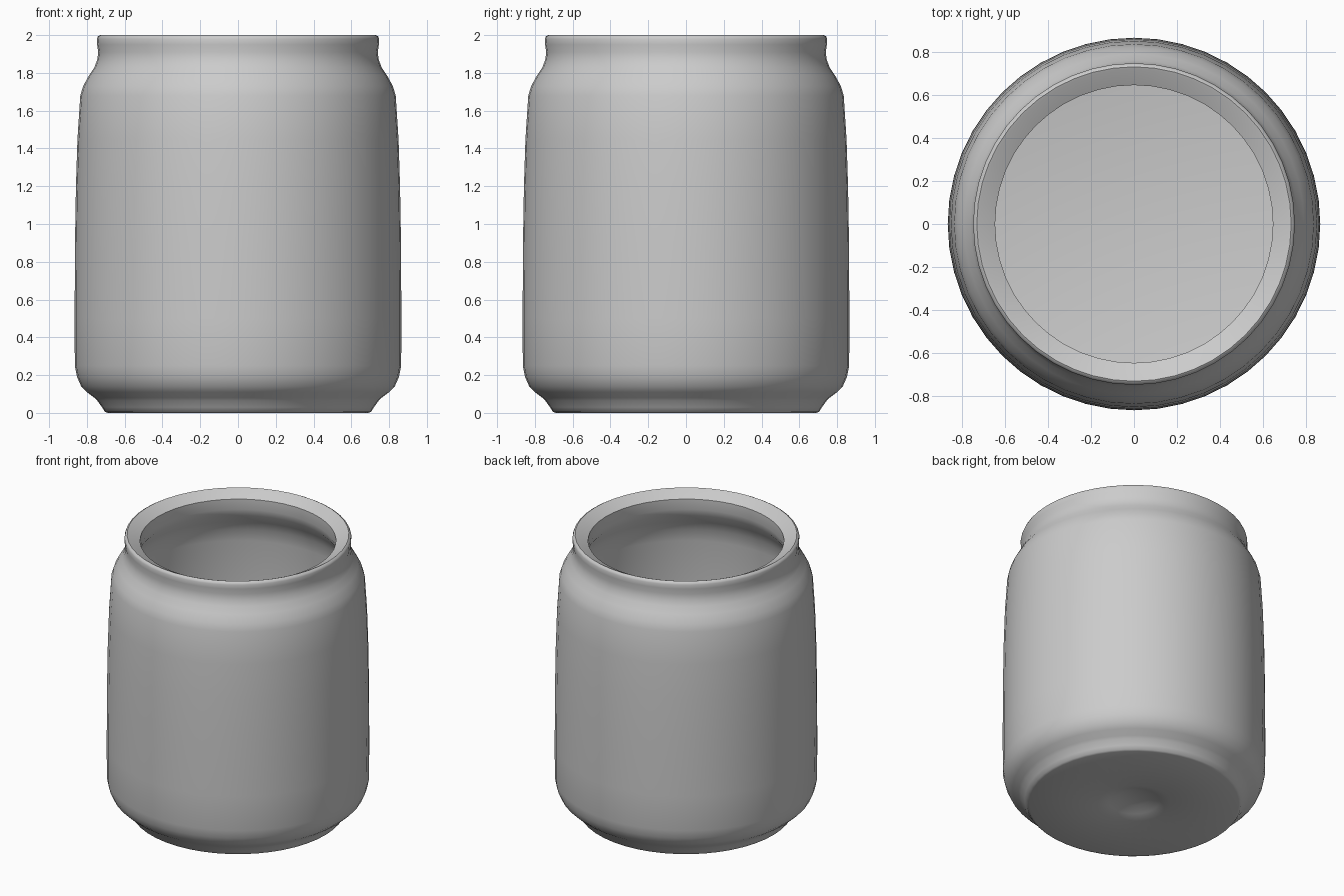
import bpy, bmesh, math
from mathutils import Matrix

cube = bpy.data.objects.get("Cube")
if cube:
    bpy.data.objects.remove(cube, do_unlink=True)

SEGMENTS = 48

# One plain grey glaze
glaze = bpy.data.materials.new("grey glaze")
glaze.use_nodes = True
GREY = (0.6, 0.6, 0.6, 1.0)
glaze.diffuse_color = GREY
glaze.node_tree.nodes["Principled BSDF"].inputs["Base Color"].default_value = GREY


def lathe(name, profile):
    """Spin an (r, z) profile around the z axis into a closed smooth body."""
    bm = bmesh.new()
    verts = [bm.verts.new((r, 0, z)) for r, z in profile]
    edges = [bm.edges.new(pair) for pair in zip(verts, verts[1:])]
    bmesh.ops.spin(bm, geom=verts + edges, cent=(0, 0, 0), axis=(0, 0, 1),
                   angle=math.tau, steps=SEGMENTS, use_merge=True)
    bmesh.ops.remove_doubles(bm, verts=bm.verts, dist=0.0001)
    bmesh.ops.recalc_face_normals(bm, faces=bm.faces)
    mesh = bpy.data.meshes.new(name)
    bm.to_mesh(mesh)
    bm.free()
    mesh.materials.append(glaze)
    obj = bpy.data.objects.new(name, mesh)
    bpy.context.collection.objects.link(obj)
    bpy.ops.object.select_all(action='DESELECT')
    obj.select_set(True)
    bpy.context.view_layer.objects.active = obj
    bpy.ops.object.shade_smooth_by_angle(angle=math.radians(40))
    return obj


# Underside with its shallow central dimple
underside = [(0, 0.05), (0.10, 0.045), (0.17, 0.02), (0.24, 0.0), (0.69, 0.0)]
# Foot, rounded base, gently tapering wall, shoulder and neck
outside = [(0.705, 0.006), (0.72, 0.03), (0.745, 0.065), (0.76, 0.08),
           (0.80, 0.11), (0.83, 0.14), (0.852, 0.19), (0.864, 0.25),
           (0.865, 0.5), (0.863, 0.9), (0.858, 1.2), (0.85, 1.45),
           (0.835, 1.68), (0.82, 1.73), (0.79, 1.785), (0.76, 1.83),
           (0.745, 1.87), (0.74, 1.91), (0.746, 1.95), (0.747, 1.98)]
# Rounded lip sloping in to the mouth
lip = [(0.742, 1.993), (0.73, 2.0), (0.718, 1.995), (0.645, 1.955)]
# Hollow inside and flat floor
inside = [(0.645, 1.88), (0.66, 1.83), (0.71, 1.76), (0.745, 1.69),
          (0.76, 1.60), (0.775, 1.2), (0.78, 0.3), (0.76, 0.2),
          (0.70, 0.13), (0.66, 0.12), (0, 0.12)]

lathe("jar_body", underside + outside + lip + inside)
